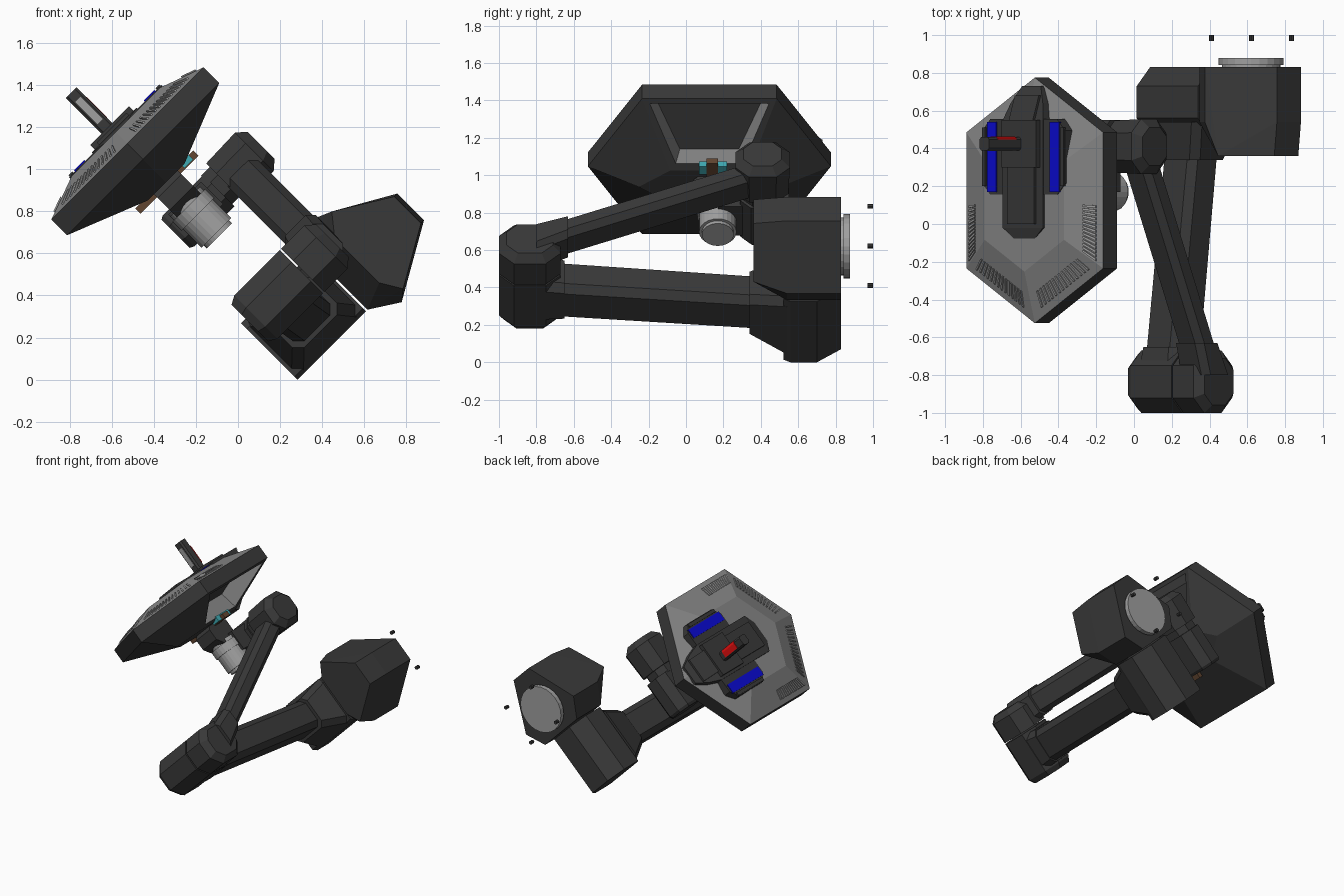
import bpy, bmesh, math
from mathutils import Matrix, Vector

if "Cube" in bpy.data.objects:
    bpy.data.objects.remove(bpy.data.objects["Cube"])

# Work in a local frame (u, y, n), which is the world tilted 45 degrees about y
TILT = Matrix.Rotation(math.radians(-45), 4, 'Y')


def material(name, c):
    m = bpy.data.materials.new(name)
    m.diffuse_color = (*c, 1)
    m.use_nodes = True
    m.node_tree.nodes["Principled BSDF"].inputs["Base Color"].default_value = m.diffuse_color
    return m


DARK = material("dark", (0.04, 0.04, 0.04))
GREY = material("shell_grey", (0.24, 0.24, 0.24))
LIGHT = material("light_grey", (0.35, 0.35, 0.35))
BLUE = material("blue", (0.003, 0.003, 0.65))
RED = material("red", (0.8, 0.005, 0.005))
CYAN = material("cyan", (0.05, 0.4, 0.45))
BROWN = material("brown", (0.12, 0.06, 0.03))


def finish(name, bm, mat):
    bmesh.ops.recalc_face_normals(bm, faces=bm.faces)
    bm.transform(TILT)
    me = bpy.data.meshes.new(name)
    bm.to_mesh(me)
    bm.free()
    me.materials.append(mat)
    ob = bpy.data.objects.new(name, me)
    bpy.context.collection.objects.link(ob)
    return ob


def hull(name, pts, mat=DARK):
    bm = bmesh.new()
    for p in pts:
        bm.verts.new(p)
    r = bmesh.ops.convex_hull(bm, input=bm.verts)
    junk = {g for g in r['geom_interior'] if isinstance(g, bmesh.types.BMVert)}
    bmesh.ops.delete(bm, geom=list(junk), context='VERTS')
    bmesh.ops.dissolve_limit(bm, angle_limit=0.02, verts=bm.verts, edges=bm.edges)
    return finish(name, bm, mat)


def chamfered(a, b, c):
    return [(x, y) for s in (1, -1) for t in (1, -1)
            for x, y in ((s * a, t * (b - c)), (s * (a - c), t * b))]


def box(name, u, y, n, mat=DARK):
    return hull(name, [(a, b, c) for a in u for b in y for c in n], mat)


def joint(name, levels, cy, cn, ry, rn, mat=DARK):
    """Octagonal housing along u; levels are (u, scale)."""
    hull(name, [(u, cy + s * y, cn + s * n) for u, s in levels
                for y, n in chamfered(ry, rn, min(ry, rn) * 0.55)], mat)


def beam(name, rings, c=0.04):
    """Chamfered bar along y; rings are (y, u, n, half_u, half_n)."""
    hull(name, [(u + a, y, n + b) for y, u, n, hu, hn in rings
                for a, b in chamfered(hu, hn, c)])


def cyl(name, loc, r, depth, axis='n', mat=LIGHT, seg=24):
    bm = bmesh.new()
    bmesh.ops.create_cone(bm, cap_ends=True, segments=seg, radius1=r, radius2=r, depth=depth)
    if axis == 'y':
        bm.transform(Matrix.Rotation(math.pi / 2, 4, 'X'))
    bm.transform(Matrix.Translation(loc))
    return finish(name, bm, mat)


# Base motor: irregular hexagon with a tapered front
back = [(.67, -.2), (.81, -.29), (1.16, -.09), (1.16, .09), (.81, .28), (.67, .18)]
front = [(.8, -.15), (.86, -.25), (1.14, -.09), (1.14, .09), (.88, .25), (.8, .15)]
hull("base_motor", [(u, y, n) for y in (.54, .83) for u, n in back]
     + [(u, .36, n) for u, n in front])
cyl("motor_disc", (.877, .84, 0), .155, .05, 'y')
cyl("motor_disc_rim", (.877, .86, 0), .172, .035, 'y')
for i in range(4):
    a = math.radians(45 + 90 * i)
    cyl("mount_bolt", (.88 + .212 * math.cos(a), .985, .212 * math.sin(a)), .013, .03, 'y', DARK, 8)

# Shoulder housing and its neck
hull("shoulder_housing", [(u, y, n) for u in (.2, .66) for y, n in
     ((.52, -.18), (.56, -.2), (.7, -.2), (.83, -.1), (.83, .08), (.73, .18), (.56, .18), (.52, .14))])
beam("shoulder_neck", [(.34, .44, .01, .15, .125), (.54, .43, -.005, .22, .185)])

# Lower arm and elbow
beam("lower_arm", [(-.75, .42, .135, .125, .115), (.4, .44, .01, .125, .11)])
joint("elbow_lower", [(.23, .85), (.27, 1), (.575, 1)], -.835, .15, .165, .145)
beam("elbow_lower_collar", [(-.84, .42, .15, .15, .14), (-.65, .42, .13, .135, .125)])
joint("elbow_upper", [(.585, 1), (.74, 1), (.785, .75)], -.835, .15, .165, .145)

# Upper arm and wrist joint
beam("upper_arm", [(-.8, .71, .17, .095, .07), (.4, .71, .69, .095, .07)], .035)
beam("upper_arm_collar", [(-.8, .7, .17, .11, .1), (-.63, .71, .24, .105, .085)], .035)
joint("wrist_joint", [(.62, .95), (.82, 1), (.865, .7)], .41, .71, .145, .13)
joint("wrist_spacer", [(.56, 1), (.63, 1)], .41, .71, .11, .1)
joint("wrist_block", [(.28, .9), (.3, 1), (.57, 1)], .42, .7, .13, .105)
box("wrist_bridge", (.32, .54), (.17, .34), (.64, .79))

# Turntable under the head
cyl("roll_drum", (.42, .17, .67), .1, .21)
cyl("roll_drum_cap", (.42, .17, .57), .085, .05)
cyl("roll_drum_band", (.42, .17, .72), .11, .06)
joint("head_stem", [(.34, 1), (.5, 1)], .14, .84, .1, .09)
for u0, u1 in ((.23, .36), (.5, .62)):
    box("head_bracket", (u0, u1), (.11, .17), (.885, .92), BROWN)
box("head_sensor", (.53, .59), (.07, .22), (.89, .93), CYAN)

# Faceted hexagonal head shell with a recess in the +u underside
HEX = [(.512, -.36), (.512, .36), (0, .65), (-.512, .36), (-.512, -.36), (0, -.65)]
CU, CY = .422, .125
bm = bmesh.new()
loops = [[bm.verts.new((CU + x * su, CY + y * sy, n)) for x, y in HEX]
         for su, sy, n in ((.24, .58, .905), (1, 1, 1.06), (1, 1, 1.165), (.58, .58, 1.243))]
window = None
for a, b in zip(loops, loops[1:]):
    for i in range(6):
        j = (i + 1) % 6
        f = bm.faces.new((a[i], a[j], b[j], b[i]))
        window = window or f
bm.faces.new(loops[0][::-1])
bm.faces.new(loops[-1])
bmesh.ops.recalc_face_normals(bm, faces=bm.faces)
bmesh.ops.inset_individual(bm, faces=[window], thickness=.05, depth=0)
walls = bmesh.ops.inset_individual(bm, faces=[window], thickness=.04, depth=-.12)['faces']
bm.faces.index_update()
for f in bm.faces:
    f.material_index = 0 if f in walls or f.normal.z > .3 else 1
shell = finish("head_shell", bm, GREY)
shell.data.materials.append(DARK)


# Vent ribs around the lower part of the head face
def face_point(a, b, t, s, lift):
    x, y = a[0] + (b[0] - a[0]) * t, a[1] + (b[1] - a[1]) * t
    return (CU + x * s, CY + y * s, 1.165 + (1 - s) * .186 + lift)


for i, (t0, t1) in {0: (.03, .45), 3: (.55, .97), 4: (.12, .85), 5: (.15, .88)}.items():
    a, b = HEX[i], HEX[(i + 1) % 6]
    for k in range(14):
        t = t0 + (t1 - t0) * k / 13
        hull("vent_rib", [face_point(a, b, t + d, s, h) for d in (-.01, .01)
                          for s in (.79, .93) for h in (-.01, .008)], LIGHT)

# Control panel on the head face, its spine sloping down at the far end
spine = [(0, -.14, 1.23), (.15, -.02, 1.255), (.15, .55, 1.255), (.12, .64, 1.225), (.07, .73, 1.19)]
hull("panel_spine", [(CU + s * x, y, n) for s in (-1, 1) for x, y, top in spine
                     for n in (1.17, top)])
wing = chamfered(.31, .2, .06)
hull("panel_wings", [(CU + x, .355 + y, n) for x, y in wing for n in (1.19, 1.248)])
for s in (-1, 1):
    box("blue_screen", (CU + s * .2, CU + s * .27), (.17, .54), (1.24, 1.254), BLUE)
    box("screen_frame", (CU + s * .28, CU + s * .305), (.2, .51), (1.24, 1.256), DARK)
box("panel_upper_box", (CU - .13, CU + .13), (.3, .55), (1.24, 1.285))
box("panel_lower_box", (CU - .1, CU + .1), (0, .3), (1.24, 1.272))
hull("panel_top_box", [(CU + x, y, n) for x in (-.09, .09) for y, top in ((.55, 1.27), (.68, 1.225))
                       for n in (1.2, top)])

# Upright handle with a red stripe
HU = CU - .018
hull("handle", [(HU + x, .425 + y, n) for x, y in chamfered(.036, .035, .012)
                for n in (1.27, 1.525)])
hull("handle_stripe", [(HU + u, y, n) for n in (1.32, 1.46)
                       for u, y in ((.038, .448), (.036, .456), (.02, .464), (-.02, .464), (0, .44))], RED)
box("handle_side_strip", (HU - .018, HU + .018), (.386, .395), (1.33, 1.48), LIGHT)
